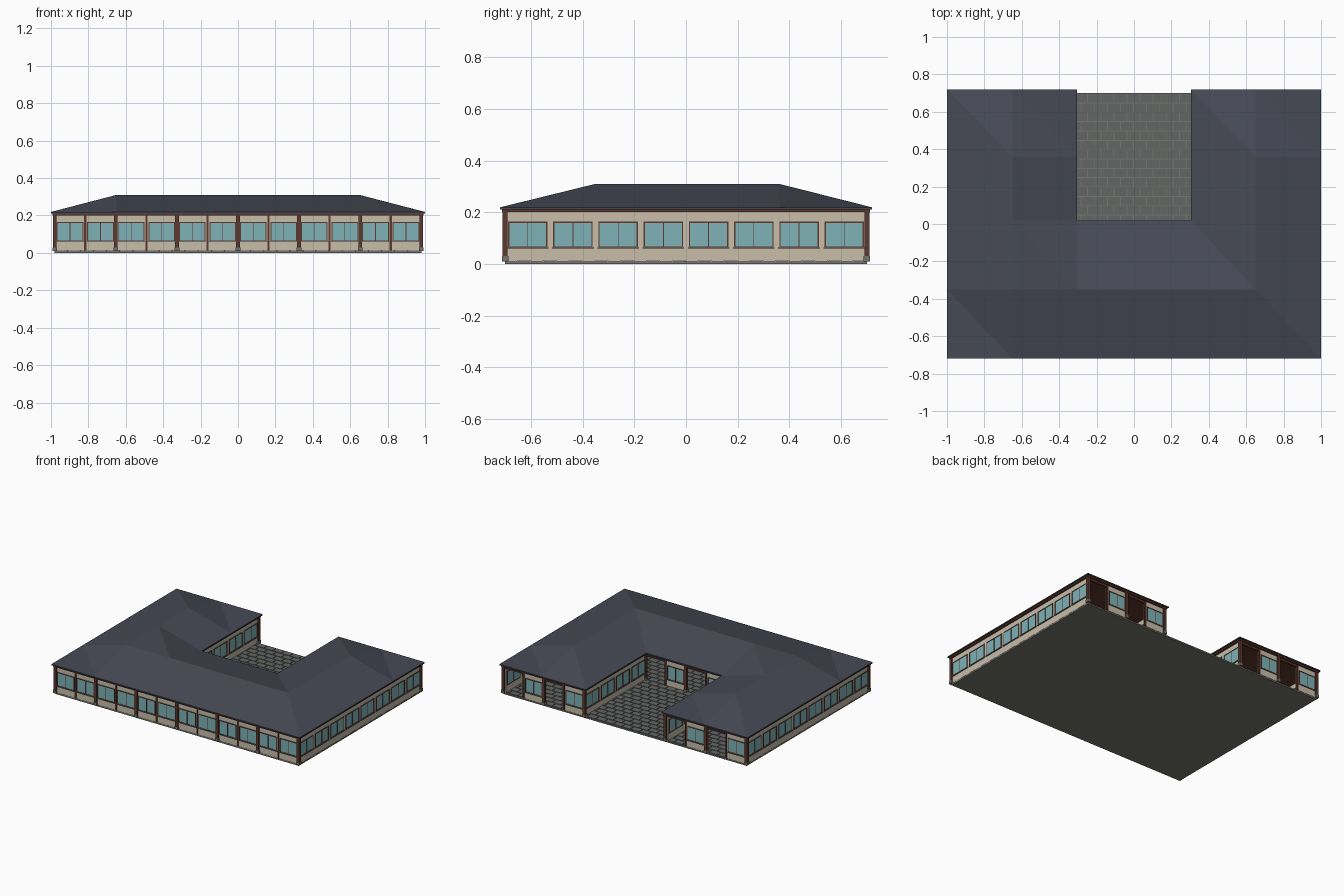
import bpy, bmesh
from mathutils import Matrix, Vector

if "Cube" in bpy.data.objects:
    bpy.data.objects.remove(bpy.data.objects["Cube"])


def material(name, r, g, b):
    m = bpy.data.materials.new(name)
    lin = [((c / 255 + 0.055) / 1.055) ** 2.4 for c in (r, g, b)]
    m.diffuse_color = (*lin, 1)
    m.use_nodes = True
    m.node_tree.nodes["Principled BSDF"].inputs["Base Color"].default_value = m.diffuse_color
    return m


ROOF = material("slate_roof", 70, 74, 85)
WALL = material("cream_plaster", 200, 189, 170)
WOOD = material("dark_timber", 92, 56, 45)
GLASS = material("teal_glass", 126, 178, 183)
STONE = material("grey_stone", 118, 117, 109)
PAVE = material("paving_grey", 98, 102, 99)

parts = {}


def box(part, mat, lo, hi):
    """Add an axis-aligned box to the named part."""
    bm = parts.setdefault(part, (bmesh.new(), mat))[0]
    lo, hi = Vector(lo), Vector(hi)
    c, s = (lo + hi) / 2, hi - lo
    m = Matrix.Translation(c) @ Matrix.Diagonal((abs(s.x), abs(s.y), abs(s.z), 1))
    bmesh.ops.create_cube(bm, size=1, matrix=m)


def finish(name, bm, mats):
    mesh = bpy.data.meshes.new(name)
    bm.to_mesh(mesh)
    bm.free()
    for m in mats:
        mesh.materials.append(m)
    bpy.context.collection.objects.link(bpy.data.objects.new(name, mesh))


# Base slab with staggered paving stones on top
box("base_slab", STONE, (-0.98, -0.70, 0), (0.98, 0.70, 0.010))
tx, ty, gap = 0.07, 0.05, 0.005
for j in range(28):
    y = -0.70 + j * ty
    x = -0.98 - (j % 2) * tx / 2
    while x < 0.98:
        a, b = max(x, -0.98), min(x + tx - gap, 0.98)
        if b - a > 0.005:
            box("paving_stones", PAVE, (a, y, 0.009), (b, y + ty - gap, 0.014))
        x += tx


def wall(start, d, n, kinds, step, posts, win):
    """One run of bays: w = window bay, o = open bay; n points outward."""
    o, d, n = Vector((*start, 0)), Vector((*d, 0)), Vector((*n, 0))

    def piece(part, mat, u0, u1, v0, v1, z0, z1):
        p, q = o + d * u0 + n * v0, o + d * u1 + n * v1
        box(part, mat, (min(p.x, q.x), min(p.y, q.y), z0), (max(p.x, q.x), max(p.y, q.y), z1))

    for i, kind in enumerate(kinds):
        a, b = i * step, (i + 1) * step
        if kind == "o":
            piece("door_lintels", WOOD, a, b, -0.015, 0, 0.187, 0.203)
            continue
        piece("walls", WALL, a, b, -0.018, 0, 0.012, 0.203)
        c = (a + b) / 2
        l, r, t, z0, z1 = c - win / 2, c + win / 2, 0.005, 0.064, 0.164
        for v0, v1 in ((0, 0.002), (-0.020, -0.018)):
            piece("window_glass", GLASS, l, r, v0, v1, z0, z1)
        for v0, v1 in ((0, 0.005), (-0.023, -0.018)):
            for u0, u1 in ((l, l + t), (r - t, r), (c - t / 3, c + t / 3)):
                piece("window_frames", WOOD, u0, u1, v0, v1, z0, z1)
            piece("window_frames", WOOD, l, r, v0, v1, z1 - t, z1)
            piece("window_frames", WOOD, l, r, v0, v1, z0, z0 + t * 0.6)
        piece("window_sills", STONE, l - 0.004, r + 0.004, 0, 0.008, z0 - 0.005, z0)
    # Timber posts, every second one heavy and standing on a stone foot
    if posts:
        for i in range(len(kinds) + 1):
            w = 0.010 if i % 2 == 0 else 0.0055
            u = i * step
            piece("timber_posts", WOOD, u - w, u + w, -w, w, 0.012, 0.205)
            if i % 2 == 0:
                f = 0.013
                piece("post_feet", STONE, u - f, u + f, -f, f, 0.010, 0.030)


B, S = 0.98 / 6, 0.175
wall((-0.98, -0.70), (1, 0), (0, -1), "w" * 12, B, True, 0.142)      # front
wall((2 * B, 0), (-1, 0), (0, 1), "owow", B, True, 0.135)            # courtyard
for x in (0.98, -2 * B):                                             # wing ends
    wall((x, 0.70), (-1, 0), (0, 1), "owow", B, True, 0.135)
for s in (1, -1):                                                    # long sides
    wall((s * 0.98, -0.70), (0, 1), (s, 0), "w" * 8, S, False, 0.153)
    wall((s * 2 * B, 0), (0, 1), (-s, 0), "w" * 4, S, False, 0.153)

# Timber eave band and ceiling, following the U-shaped plan
box("eave_band", WOOD, (-0.992, -0.712, 0.201), (0.992, 0.012, 0.213))
for s in (1, -1):
    box("eave_band", WOOD, (s * 0.992, 0.012, 0.201), (s * 0.313, 0.712, 0.213))

for name, (bm, mat) in parts.items():
    bmesh.ops.recalc_face_normals(bm, faces=bm.faces)
    finish(name, bm, [mat])

# Hipped roof: a height grid whose cells are all split along the same diagonal
xs = [-1, -0.65, -0.305, 0.305, 0.65, 1]
ys = [-0.72, -0.35, 0.02, 0.36, 0.72]
EAVE, RIDGE = 0.219, 0.31
bm = bmesh.new()
grid = {}
for i, x in enumerate(xs):
    for j, y in enumerate(ys):
        ridge = (i in (1, 4) and 1 <= j <= 3) or (j == 1 and 1 <= i <= 4)
        grid[i, j] = bm.verts.new((x, y, RIDGE if ridge else EAVE))
for i in range(5):
    for j in range(4):
        if i == 2 and j >= 2:
            continue  # open courtyard
        sw, se, ne, nw = grid[i, j], grid[i + 1, j], grid[i + 1, j + 1], grid[i, j + 1]
        bm.faces.new((sw, se, nw))
        bm.faces.new((se, ne, nw))
bmesh.ops.delete(bm, geom=[v for v in bm.verts if not v.link_faces], context='VERTS')
# Eave edge: extrude the rim down, then turn it into a soffit
rim = [e for e in bm.edges if e.is_boundary]
ext = bmesh.ops.extrude_edge_only(bm, edges=rim)["geom"]
low = [v for v in ext if isinstance(v, bmesh.types.BMVert)]
for v in low:
    v.co.z = 0.211
bmesh.ops.contextual_create(bm, geom=[e for e in ext if isinstance(e, bmesh.types.BMEdge) and e.is_boundary])
bmesh.ops.recalc_face_normals(bm, faces=bm.faces)
for f in bm.faces:
    f.material_index = 1 if f.normal.z < -0.9 else 0
finish("hipped_roof", bm, [ROOF, WOOD])
